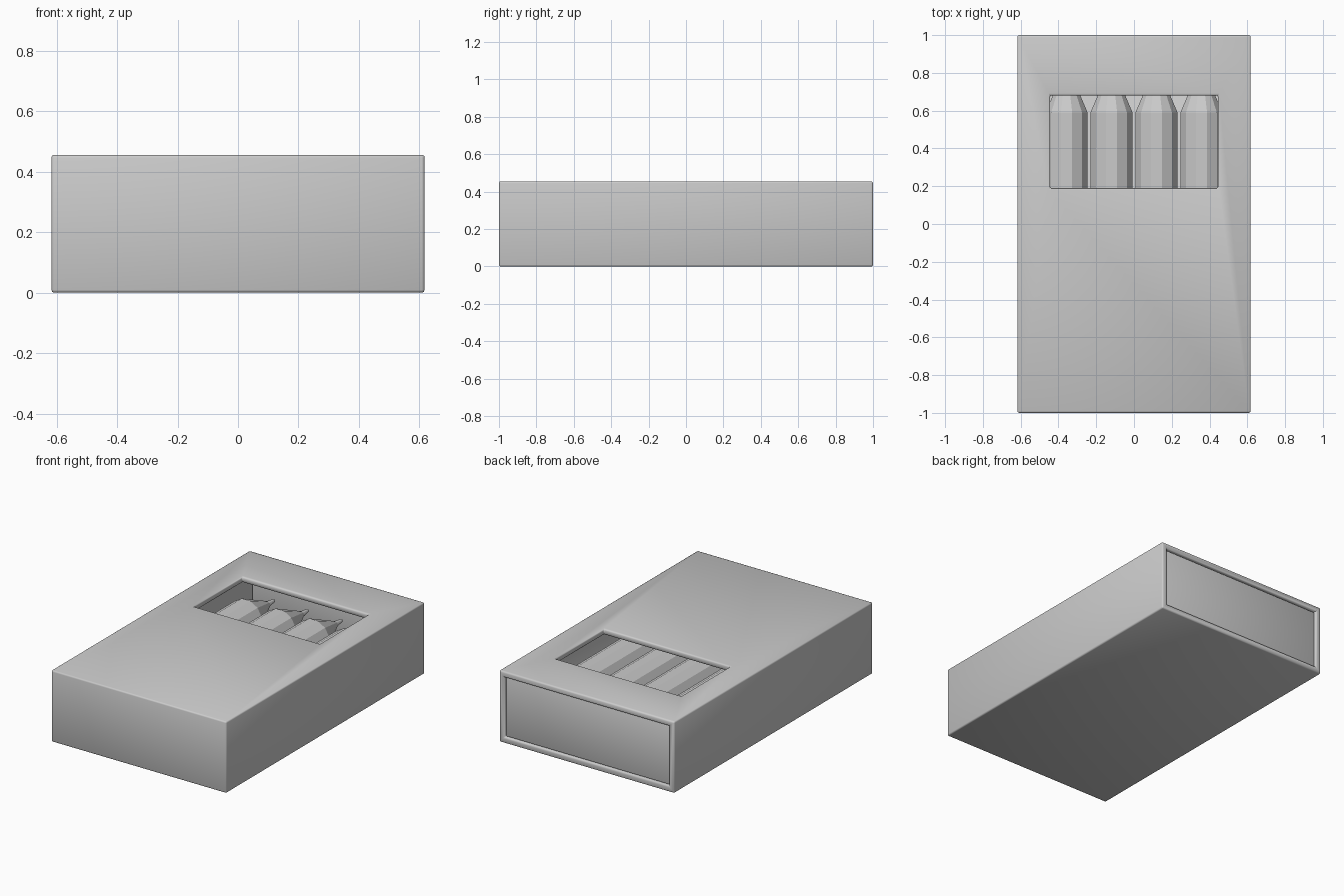
import bpy
import math
from mathutils import Matrix

cube = bpy.data.objects.get("Cube")
if cube:
    bpy.data.objects.remove(cube, do_unlink=True)

W, L, H = 1.234, 2.0, 0.455      # outer carton size
WALL = 0.037

grey = bpy.data.materials.new("plain grey")
grey.use_nodes = True
grey.diffuse_color = (0.6, 0.6, 0.6, 1)
grey.node_tree.nodes["Principled BSDF"].inputs["Base Color"].default_value = (0.6, 0.6, 0.6, 1)


def box(name, low, high):
    """Axis-aligned box between two corners."""
    bpy.ops.mesh.primitive_cube_add(size=1)
    ob = bpy.context.object
    ob.name = name
    size = [b - a for a, b in zip(low, high)]
    mid = [(a + b) / 2 for a, b in zip(low, high)]
    ob.data.transform(Matrix.Translation(mid) @ Matrix.Diagonal((*size, 1)))
    ob.data.materials.append(grey)
    return ob


def apply(ob, mod):
    bpy.context.view_layer.objects.active = ob
    bpy.ops.object.modifier_apply(modifier=mod.name)


def cut(ob, low, high):
    """Subtract a box from the object."""
    cutter = box("cutter", low, high)
    cutter.hide_render = True
    mod = ob.modifiers.new("cut", "BOOLEAN")
    mod.operation = "DIFFERENCE"
    mod.solver = "EXACT"
    mod.object = cutter
    apply(ob, mod)
    bpy.data.objects.remove(cutter, do_unlink=True)


def soften(ob, width):
    mod = ob.modifiers.new("soft edges", "BEVEL")
    mod.width = width
    mod.segments = 2
    mod.limit_method = "ANGLE"
    apply(ob, mod)
    bpy.ops.object.select_all(action="DESELECT")
    ob.select_set(True)
    bpy.ops.object.shade_smooth_by_angle(angle=math.radians(50))


# Carton: hollow, open at the back, with a window in the top
carton = box("carton", (-W / 2, -L / 2, 0), (W / 2, L / 2, H))
cut(carton, (-W / 2 + WALL, -L / 2 + WALL, WALL), (W / 2 - WALL, L / 2 + 0.1, H - WALL))
cut(carton, (-0.445, 0.19, H - 0.1), (0.445, 0.68, H + 0.1))
soften(carton, 0.009)

# End flap, slightly recessed in the open end
flap = box("end_flap", (-W / 2 + WALL + 0.004, L / 2 - 0.035, WALL + 0.004),
           (W / 2 - WALL - 0.004, L / 2 - 0.012, H - WALL - 0.004))
soften(flap, 0.004)

# Crayons: turned profile of (radius, y), twelve sides
PROFILE = [(0.115, -0.9), (0.115, 0.59), (0.111, 0.6), (0.018, 0.81), (0.01, 0.87)]
SIDES = 12


def crayon(name, x, z):
    verts, faces = [], []
    for r, y in PROFILE:
        for i in range(SIDES):
            a = math.tau * (i + 0.5) / SIDES
            verts.append((x + r * math.sin(a), y, z + r * math.cos(a)))
    for k in range(len(PROFILE) - 1):
        for i in range(SIDES):
            j = (i + 1) % SIDES
            a, b = k * SIDES, (k + 1) * SIDES
            faces.append((a + i, b + i, b + j, a + j))
    last = (len(PROFILE) - 1) * SIDES
    faces.append(tuple(range(SIDES)))
    faces.append(tuple(last + i for i in reversed(range(SIDES))))
    mesh = bpy.data.meshes.new(name)
    mesh.from_pydata(verts, [], faces)
    mesh.materials.append(grey)
    bpy.context.collection.objects.link(bpy.data.objects.new(name, mesh))


for n in range(4):
    crayon(f"crayon_{n + 1}", (n - 1.5) * 0.238, 0.255)
